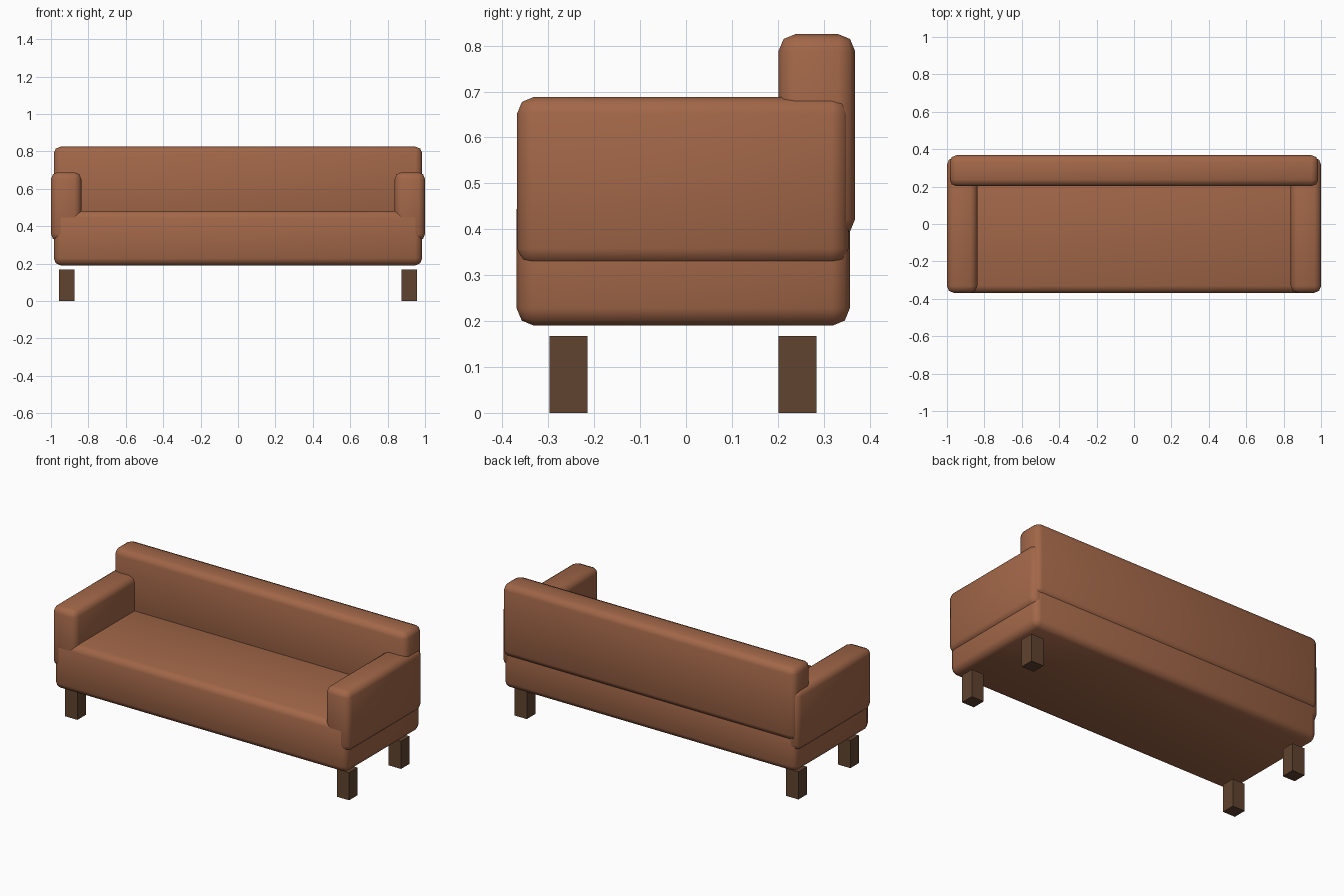
import bpy

if "Cube" in bpy.data.objects:
    bpy.data.objects.remove(bpy.data.objects["Cube"])


def material(name, color):
    m = bpy.data.materials.new(name)
    m.diffuse_color = (*color, 1)
    m.use_nodes = True
    m.node_tree.nodes["Principled BSDF"].inputs["Base Color"].default_value = m.diffuse_color
    return m


leather = material("leather", (0.36, 0.135, 0.065))
wood = material("wood", (0.115, 0.056, 0.028))


def box(name, x, y, z, mat, bevel=0.0):
    """Box from (min, max) ranges, optionally with soft rounded edges."""
    bpy.ops.mesh.primitive_cube_add(size=1, location=[sum(r) / 2 for r in (x, y, z)])
    ob = bpy.context.object
    ob.name = name
    ob.scale = [r[1] - r[0] for r in (x, y, z)]
    bpy.ops.object.transform_apply(location=False, rotation=False, scale=True)
    ob.data.materials.append(mat)
    if bevel:
        mod = ob.modifiers.new("soft_edges", 'BEVEL')
        mod.width = bevel
        mod.segments = 2
        bpy.ops.object.shade_smooth()
    return ob


# Upholstered seat block and backrest
box("seat", (-0.985, 0.985), (-0.369, 0.357), (0.19, 0.482), leather, 0.038)
box("backrest", (-0.985, 0.985), (0.202, 0.368), (0.385, 0.825), leather, 0.036)

# Armrests and legs on both sides
for side, s in (("left", -1), ("right", 1)):
    box(side + "_armrest", sorted((s * 0.838, s * 1.0)), (-0.368, 0.354),
        (0.322, 0.688), leather, 0.036)
    for end, y in (("front", -0.256), ("back", 0.243)):
        box(f"{end}_{side}_leg", sorted((s * 0.873, s * 0.956)),
            (y - 0.041, y + 0.041), (0, 0.168), wood)
